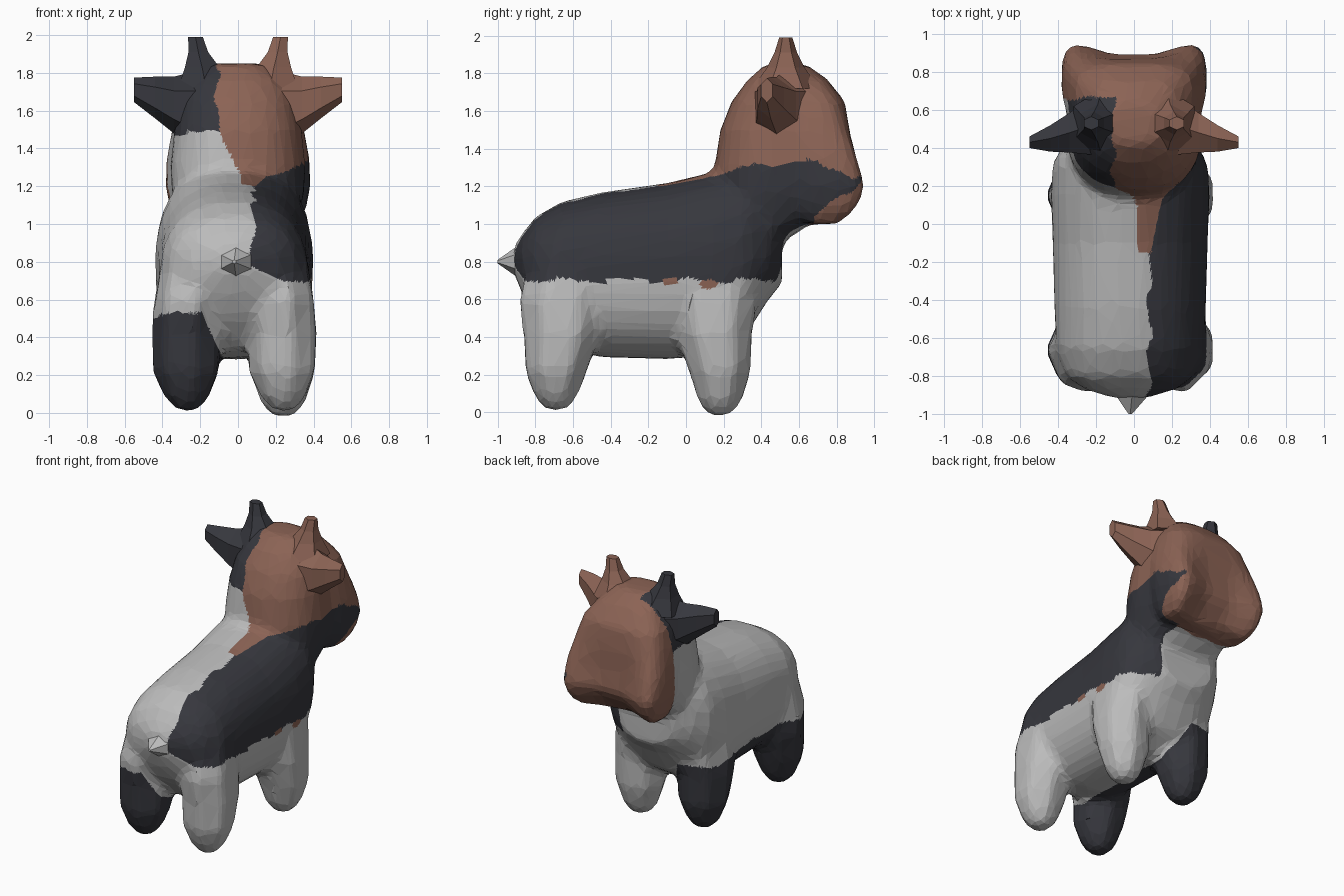
import bpy, bmesh
from math import sin, cos, pi, copysign
from mathutils import Vector

old = bpy.data.objects.get("Cube")
if old:
    bpy.data.objects.remove(old)


def material(name, rgb):
    m = bpy.data.materials.new(name)
    m.use_nodes = True
    m.diffuse_color = (*rgb, 1)
    m.node_tree.nodes["Principled BSDF"].inputs["Base Color"].default_value = (*rgb, 1)
    return m


GREY, DARK, BROWN = 0, 1, 2
coats = [material("light grey", (0.5, 0.5, 0.5)),
         material("charcoal", (0.037, 0.038, 0.047)),
         material("brown", (0.26, 0.125, 0.09))]


def loft(bm, axis, sections, sides=20, power=1.0):
    """Skin elliptical rings (centre, radius u, radius v) set square to an axis."""
    u, v = {"x": (1, 2), "y": (0, 2), "z": (0, 1)}[axis]
    rings = []
    for centre, ru, rv in sections:
        ring = []
        for i in range(sides):
            a = 2 * pi * (i + 0.5) / sides
            p = Vector(centre)
            p[u] += ru * copysign(abs(cos(a)) ** power, cos(a))
            p[v] += rv * copysign(abs(sin(a)) ** power, sin(a))
            ring.append(bm.verts.new(p))
        rings.append(ring)
    for a, b in zip(rings, rings[1:]):
        for i in range(sides):
            j = (i + 1) % sides
            bm.faces.new((a[i], a[j], b[j], b[i]))
    bm.faces.new(rings[0])
    bm.faces.new(rings[-1])
    return [vert for ring in rings for vert in ring]


def finish(name, bm):
    bmesh.ops.recalc_face_normals(bm, faces=bm.faces)
    mesh = bpy.data.meshes.new(name)
    bm.to_mesh(mesh)
    bm.free()
    for m in coats:
        mesh.materials.append(m)
    ob = bpy.data.objects.new(name, mesh)
    bpy.context.collection.objects.link(ob)
    return ob


# small brown flecks: y, z, half length, half height
FLECKS = [(-0.09, 0.695, 0.03, 0.018), (0.12, 0.68, 0.05, 0.025)]


def coat(x, y, z):
    """Pick the coat colour at a point."""
    w = 0.012 * sin(19 * y + 11 * z) + 0.006 * sin(47 * y - 31 * x)
    if x > 0.2 and any(((y - fy) / ry) ** 2 + ((z - fz) / rz) ** 2 < 1
                       for fy, fz, ry, rz in FLECKS):
        return BROWN
    # side patch running from the rump to the cheek
    top = 1.33 - (0.9 if y > 0.6 else 0.35) * (y - 0.6) ** 2
    low = 0.7 + (max(0, 0.25 - x) * 0.5 if y < -0.7 else 0)
    if y > 0.68:
        low = 1.06 + (y - 0.7) * 0.7
    edge = 0.28 if y > 0.75 else 0.19 if y > 0.4 else 0.08
    spine = z > 1.15 and -0.15 < y < 0.35 and 0.02 < x < 0.09 + 0.2 * (y + 0.15)
    if x > edge + w and low + w < z < max(1.25, top) + w and y < 0.93 and not spine:
        return DARK
    # head
    if spine or (y > 0.66 + w and z > 0.95):
        return BROWN
    if z > 1.25 and y > 0.1:
        if x > max(-0.11, 0.03 - (z - 1.25) * 0.56) + w:
            return BROWN
        return DARK if z > 1.48 + w else GREY
    # legs on the other side
    if z < min(0.52, 0.5 - (x + 0.18) * 2.2) + w and x < -0.06:
        return DARK
    return GREY


# trunk, head and legs blended into one body
bm = bmesh.new()
trunk = [(-0.92, 0.81, 0.07, 0.06), (-0.87, 0.79, 0.24, 0.16), (-0.8, 0.77, 0.34, 0.27),
         (-0.66, 0.73, 0.39, 0.39), (-0.45, 0.73, 0.4, 0.44), (-0.1, 0.75, 0.41, 0.47),
         (0.15, 0.79, 0.42, 0.49), (0.32, 0.86, 0.41, 0.45), (0.44, 0.92, 0.34, 0.32),
         (0.51, 0.9, 0.24, 0.22)]
loft(bm, "y", [((-0.02, y, z), rx, rz) for y, z, rx, rz in trunk], 24, 0.85)

skull = [(0.9, 0.33, 0.3, 0.18), (1.02, 0.43, 0.32, 0.26), (1.15, 0.47, 0.35, 0.32),
         (1.3, 0.5, 0.36, 0.35), (1.5, 0.51, 0.34, 0.33), (1.65, 0.53, 0.31, 0.29),
         (1.76, 0.54, 0.26, 0.22), (1.85, 0.53, 0.15, 0.11)]
loft(bm, "z", [((0, y, z), rx, ry) for z, y, rx, ry in skull], 24, 0.85)

# broad face, hollowed between the two muzzle corners
face = [(0.98, 0.74, 0.31, 0.16), (1.08, 0.76, 0.36, 0.22), (1.2, 0.77, 0.385, 0.245),
        (1.34, 0.74, 0.38, 0.23), (1.5, 0.69, 0.35, 0.215), (1.65, 0.66, 0.31, 0.185),
        (1.77, 0.6, 0.22, 0.15)]
for vert in loft(bm, "z", [((0, y, z), rx, ry) for z, y, rx, ry in face], 28, 0.6):
    middle = max(0, 1 - (vert.co.x / 0.33) ** 2)
    if vert.co.y > 0.75:
        vert.co.y -= middle * min(0.13, max(0, 1.6 - vert.co.z) * 0.4)
    if vert.co.z < 1.1:
        vert.co.z += 0.06 * middle

# legs, tapered to the feet and flared into the trunk
for side in (-1, 1):
    for y in (0.18, -0.69):
        foot = 0.0 if side > 0 and y > 0 else 0.03
        x = side * 0.255 - 0.015
        inner = copysign(0.03, -y)
        loft(bm, "z", [((x, y, foot - 0.02), 0.06, 0.06), ((x, y, foot + 0.05), 0.125, 0.12),
                       ((x, y, 0.22), 0.185, 0.175), ((x, y + inner, 0.42), 0.195, 0.215),
                       ((x * 0.97, y + inner, 0.6), 0.185, 0.24),
                       ((x * 0.9, y * 0.9, 0.9), 0.15, 0.17)], 7)

body = finish("body", bm)
bpy.context.view_layer.objects.active = body
body.select_set(True)
for kind, settings in (("REMESH", {"mode": "VOXEL", "voxel_size": 0.03}),
                       ("SMOOTH", {"factor": 0.5, "iterations": 8}),
                       ("DECIMATE", {"ratio": 0.12})):
    mod = body.modifiers.new(kind.title(), kind)
    for key, value in settings.items():
        setattr(mod, key, value)
    bpy.ops.object.modifier_apply(modifier=mod.name)

# split the facets finely so that the patches get clean borders
bm = bmesh.new()
bm.from_mesh(body.data)
bmesh.ops.subdivide_edges(bm, edges=bm.edges, cuts=5, use_grid_fill=True)
for f in bm.faces:
    f.smooth = False
    f.material_index = coat(*f.calc_center_median())
bm.to_mesh(body.data)
bm.free()

# ears and horns
for side, word, colour in ((1, "left", BROWN), (-1, "right", DARK)):
    ear = [(0.22, 0.52, 1.6, 0.18, 0.21), (0.34, 0.48, 1.63, 0.12, 0.15),
           (0.44, 0.45, 1.67, 0.08, 0.11), (0.55, 0.43, 1.71, 0.035, 0.065)]
    horn = [(0.17, 0.53, 1.72, 0.17, 0.18), (0.19, 0.53, 1.83, 0.105, 0.1),
            (0.21, 0.53, 1.91, 0.06, 0.06), (0.225, 0.53, 1.99, 0.045, 0.035)]
    for part, axis, rows in (("ear", "x", ear), ("horn", "z", horn)):
        bm = bmesh.new()
        loft(bm, axis, [((side * x, y, z), a, b) for x, y, z, a, b in rows], 6)
        for f in bm.faces:
            f.material_index = colour
        finish(f"{word}_{part}", bm)

# tail stub
bm = bmesh.new()
loft(bm, "y", [((-0.01, -0.82, 0.8), 0.19, 0.16), ((-0.01, -0.9, 0.8), 0.1, 0.08),
               ((-0.02, -1.0, 0.8), 0.01, 0.01)], 6)
finish("tail", bm)
